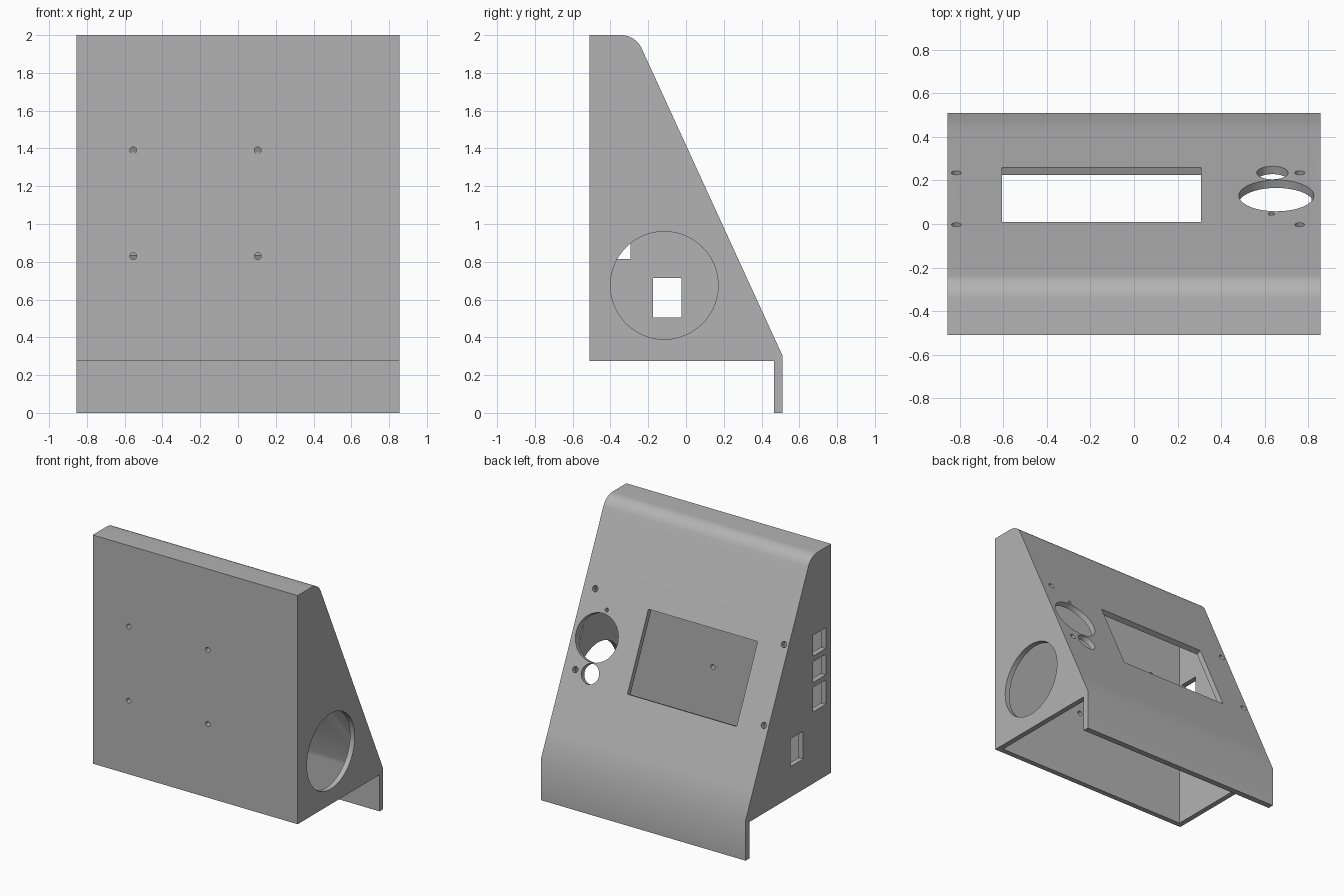
import bpy, bmesh, math
from mathutils import Matrix, Vector

cube = bpy.data.objects.get("Cube")
if cube:
    bpy.data.objects.remove(cube, do_unlink=True)

HALF_W, WALL = 0.855, 0.04
TOP_Z, KNEE = 2.0, Vector((0.51, 0.305))        # knee: slope meets lip (y, z)
TILT = math.atan2(1.625, 0.745)                 # slope of the panel
DOWN = Vector((math.cos(TILT), -math.sin(TILT)))
NORMAL = Vector((math.sin(TILT), math.cos(TILT)))


def slope_point(z, inset=0.0):
    """Point (y, z) on the sloped panel or on its inner face."""
    start = KNEE - NORMAL * inset
    return start + DOWN * ((z - start.y) / DOWN.y)


def rounded_top(inset, radius, steps=12):
    """Arc that blends the top into the slope."""
    corner = slope_point(TOP_Z - inset, inset)
    centre = corner - Vector((radius * math.tan(TILT / 2), radius))
    return [centre + radius * Vector((math.sin(TILT * i / steps), math.cos(TILT * i / steps)))
            for i in range(steps + 1)]


def make_object(name, bm):
    bmesh.ops.recalc_face_normals(bm, faces=bm.faces)
    mesh = bpy.data.meshes.new(name)
    bm.to_mesh(mesh)
    bm.free()
    obj = bpy.data.objects.new(name, mesh)
    bpy.context.collection.objects.link(obj)
    return obj


def extrude_profile(name, points, half_width):
    bm = bmesh.new()
    face = bm.faces.new([bm.verts.new((-half_width, p[0], p[1])) for p in points])
    new = bmesh.ops.extrude_face_region(bm, geom=[face])["geom"]
    bmesh.ops.translate(bm, vec=(2 * half_width, 0, 0),
                        verts=[v for v in new if isinstance(v, bmesh.types.BMVert)])
    return make_object(name, bm)


def subtract(target, cutter):
    mod = target.modifiers.new("cut", "BOOLEAN")
    mod.operation, mod.solver, mod.object = "DIFFERENCE", "EXACT", cutter
    bpy.context.view_layer.objects.active = target
    bpy.ops.object.modifier_apply(modifier=mod.name)
    bpy.data.objects.remove(cutter, do_unlink=True)


# Outer body with hanging rear lip
body = [(-0.51, 0.275), (-0.51, TOP_Z)] + rounded_top(0, 0.12)
body += [slope_point(0.5), KNEE, (0.51, 0), (0.465, 0), (0.465, 0.275)]
case = extrude_profile("console_case", body, HALF_W)

# Hollow inside, open at the bottom
inside = [(-0.51 + WALL, 0.2), (-0.51 + WALL, TOP_Z - WALL)] + rounded_top(WALL, 0.08)
low = KNEE - NORMAL * WALL
inside += [(0.464, low.y + (low.x - 0.464) * math.tan(TILT)), (0.464, 0.2)]
subtract(case, extrude_profile("cavity_cutter", inside, HALF_W - WALL))

# All openings gathered in one cutter
cuts = bmesh.new()


def round_cut(matrix, radius, segments=32):
    bmesh.ops.create_cone(cuts, cap_ends=True, segments=segments, radius1=radius,
                          radius2=radius, depth=0.12, matrix=matrix)


def box_cut(matrix, width, height):
    bmesh.ops.create_cube(cuts, size=1, matrix=matrix @ Matrix.Diagonal((width, height, 0.12, 1)))


def on_panel(x, y):
    z = KNEE.y + (KNEE.x - y) * math.tan(TILT)
    return Matrix.Translation((x, y, z)) @ Matrix.Rotation(-TILT, 4, "X")


# Sloped panel: screen, dial, button, pin and mounting holes
box_cut(on_panel(-0.149, 0.135), 0.912, 0.6)
round_cut(on_panel(0.653, 0.13), 0.172, 64)
round_cut(on_panel(0.635, 0.235), 0.072, 48)
round_cut(on_panel(0.63, 0.046), 0.014, 20)
for x in (-0.815, 0.76):
    for y in (-0.003, 0.235):
        round_cut(on_panel(x, y), 0.022)

# Front wall: four screw holes
for x in (-0.555, 0.105):
    for z in (0.83, 1.39):
        round_cut(Matrix.Translation((x, -0.49, z)) @ Matrix.Rotation(math.pi / 2, 4, "X"), 0.018)

# Left wall: large round vent
sideways = Matrix.Rotation(math.pi / 2, 4, "Y")
round_cut(Matrix.Translation((0.835, -0.115, 0.675)) @ sideways, 0.285, 96)

# Right wall: socket windows
for y, z, height in ((-0.1, 0.61, 0.21), (-0.37, 0.907, 0.185),
                     (-0.37, 1.115, 0.155), (-0.37, 1.315, 0.157)):
    box_cut(Matrix.Translation((-0.835, y, z)) @ sideways, height, 0.15)

subtract(case, make_object("openings_cutter", cuts))

# Plain grey finish
grey = bpy.data.materials.new("grey_plastic")
grey.use_nodes = True
colour = (0.45, 0.45, 0.45, 1)
grey.diffuse_color = colour
grey.node_tree.nodes["Principled BSDF"].inputs["Base Color"].default_value = colour
case.data.materials.clear()
case.data.materials.append(grey)

bpy.ops.object.select_all(action="DESELECT")
case.select_set(True)
bpy.context.view_layer.objects.active = case
bpy.ops.object.shade_smooth_by_angle(angle=math.radians(30))
